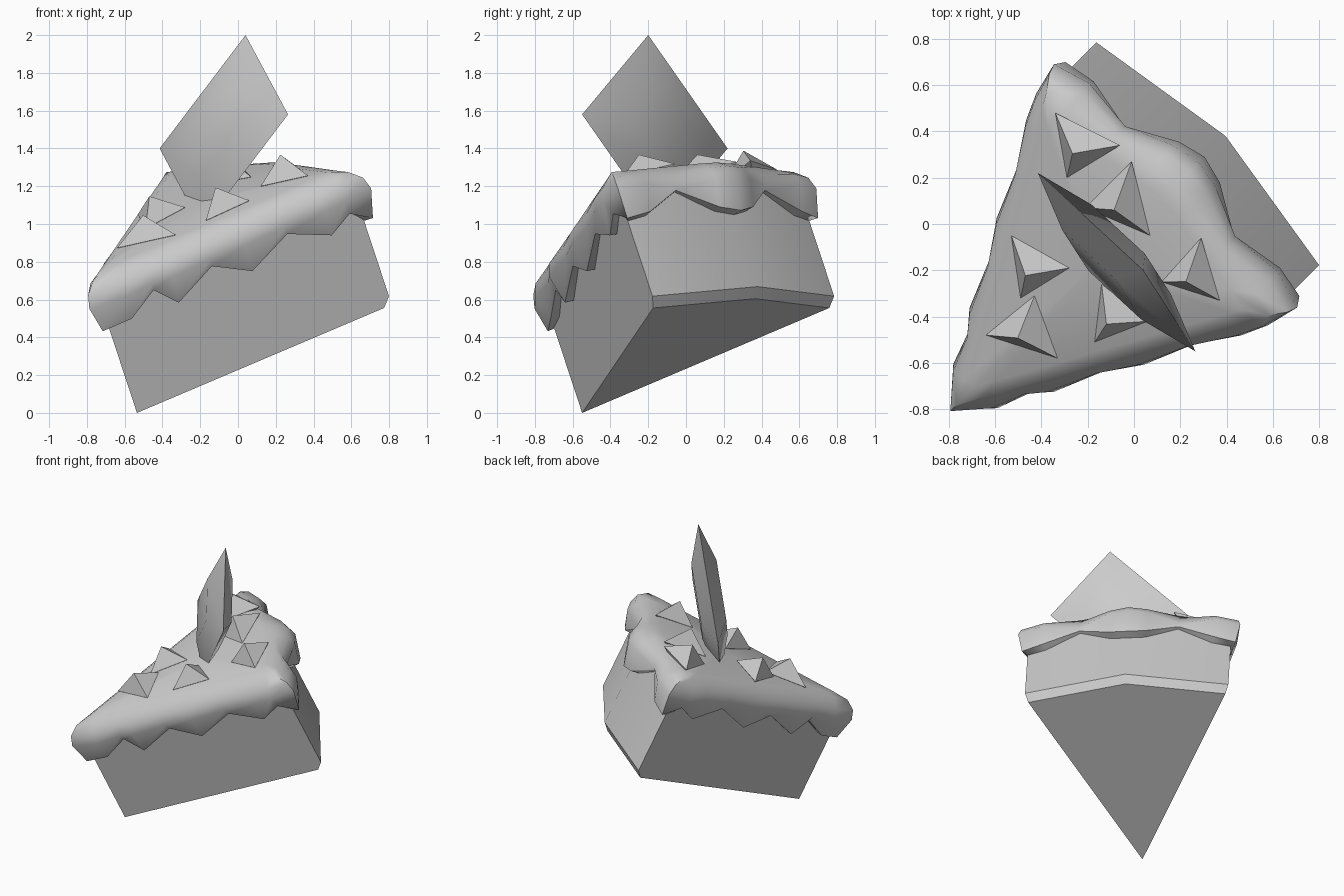
import bpy, math
from mathutils import Vector

if "Cube" in bpy.data.objects:
    bpy.data.objects.remove(bpy.data.objects["Cube"])

# Tilted frame of the slice: U runs tip to crust, V sideways, W up through the layers
T = Vector((-0.535, -0.55, 0.0))
t, r = math.radians(25), math.sqrt(0.5)
U = Vector((math.cos(t) * r, math.cos(t) * r, math.sin(t)))
V = Vector((r, -r, 0))
W = Vector((-math.sin(t) * r, -math.sin(t) * r, math.cos(t)))


def loc(a, v, w):
    return T + U * a + V * v + W * w


def build(name, verts, faces, angle):
    me = bpy.data.meshes.new(name)
    me.from_pydata([tuple(p) for p in verts], [], faces)
    ob = bpy.data.objects.new(name, me)
    bpy.context.collection.objects.link(ob)
    bpy.ops.object.select_all(action='DESELECT')
    ob.select_set(True)
    bpy.context.view_layer.objects.active = ob
    bpy.ops.object.mode_set(mode='EDIT')
    bpy.ops.mesh.select_all(action='SELECT')
    bpy.ops.mesh.normals_make_consistent(inside=False)
    bpy.ops.object.mode_set(mode='OBJECT')
    bpy.ops.object.shade_smooth_by_angle(angle=math.radians(angle))
    return ob


def loft(name, rings, angle, apex=None):
    n = len(rings[0])
    verts = [p for ring in rings for p in ring]
    faces = [(k * n + i, k * n + (i + 1) % n, (k + 1) * n + (i + 1) % n, (k + 1) * n + i)
             for k in range(len(rings) - 1) for i in range(n)]
    faces.append(tuple(range(n)))
    last = (len(rings) - 1) * n
    if apex is None:
        faces.append(tuple(range(last, last + n)))
    else:
        verts.append(apex)
        faces += [(last + i, last + (i + 1) % n, len(verts) - 1) for i in range(n)]
    return build(name, verts, faces, angle)


# Cake wedge with a softened lower crust edge
outline = [(0, 0), (1.355, 0.68), (1.475, 0), (1.355, -0.68)]
loft("cake_slice", [[loc(a * s, v * s, w) for a, v in outline]
                    for s, w in ((0.97, 0.0), (1.0, 0.05), (1.0, 0.7))], 35)
bpy.data.objects["cake_slice"].data.vertices[0].co = T

# Icing: position, lower edge height, overhang, outward direction (half, then mirrored)
side = Vector((-0.447, 0.894))
half = [(0, 0, 0.50, 0.09, Vector((-1, 0)))]
for a, low, out in ((0.109, 0.51, 0.09), (0.258, 0.605, 0.065), (0.353, 0.49, 0.09),
                    (0.567, 0.60, 0.065), (0.746, 0.49, 0.085), (0.969, 0.60, 0.06),
                    (1.172, 0.50, 0.08), (1.29, 0.57, 0.07)):
    half.append((a, a * 0.5, low, out, side))
half += [(1.355, 0.68, 0.49, 0.09, Vector((0.7, 0.7))),
         (1.375, 0.56, 0.51, 0.10, Vector((0.98, 0.18))),
         (1.42, 0.33, 0.63, 0.03, Vector((0.98, 0.18))),
         (1.46, 0.12, 0.50, 0.09, Vector((0.98, 0.1))),
         (1.475, 0, 0.47, 0.10, Vector((1, 0)))]
full = half + [(a, -v, lo, o, Vector((d.x, -d.y))) for a, v, lo, o, d in half[-2:0:-1]]


def icing_ring(k, height, base=0.0, shrink=1.0):
    pts = []
    for a, v, lo, o, d in full:
        off = k * o + base
        p = Vector((a, v)) + d * off
        c = Vector((0.95, 0))
        p = c + (p - c) * shrink
        pts.append(loc(p.x, p.y, lo if height is None else height))
    return pts


loft("icing", [icing_ring(0, 0.66, 0, 0.93), icing_ring(0, None, 0, 0.99),
               icing_ring(0.55, None), icing_ring(1.0, 0.65),
               icing_ring(0.75, 0.72), icing_ring(0, 0.775), icing_ring(0, 0.80, 0, 0.86)],
     60, loc(0.95, 0, 0.80))

# Pyramid chips: three base corners (x, y) on the icing plane
chips = [((-0.34, 0.48), (-0.06, 0.34), (-0.29, 0.20)),
         ((-0.01, 0.27), (0.07, -0.05), (-0.21, 0.07)),
         ((0.29, -0.06), (0.37, -0.33), (0.12, -0.25)),
         ((-0.53, -0.05), (-0.28, -0.19), (-0.49, -0.32)),
         ((-0.43, -0.31), (-0.33, -0.58), (-0.64, -0.48)),
         ((-0.14, -0.26), (0.06, -0.42), (-0.17, -0.51))]
for i, tri in enumerate(chips):
    base = [Vector((x, y, 1.243 + 0.33 * (x + y))) for x, y in tri]
    c = sum(base, Vector()) / 3
    build(f"chip_{i + 1}", base + [c + W * 0.12, c - W * 0.10],
          [(j, (j + 1) % 3, k) for j in range(3) for k in (3, 4)], 60)

# Pillowed diamond wafer standing in the icing
p1, p2, p3 = Vector((0.04, -0.20, 2.0)), Vector((0.265, -0.55, 1.58)), Vector((-0.415, 0.22, 1.4))
quad = [p1, p2, p2 + p3 - p1, p3]
c = (p2 + p3) / 2
n = (p2 - p1).cross(p3 - p1).normalized()
loft("wafer", [[c + (p - c) * s + n * h for p in quad]
               for s, h in ((0.5, -0.085), (1, 0), (0.5, 0.085))], 45)
